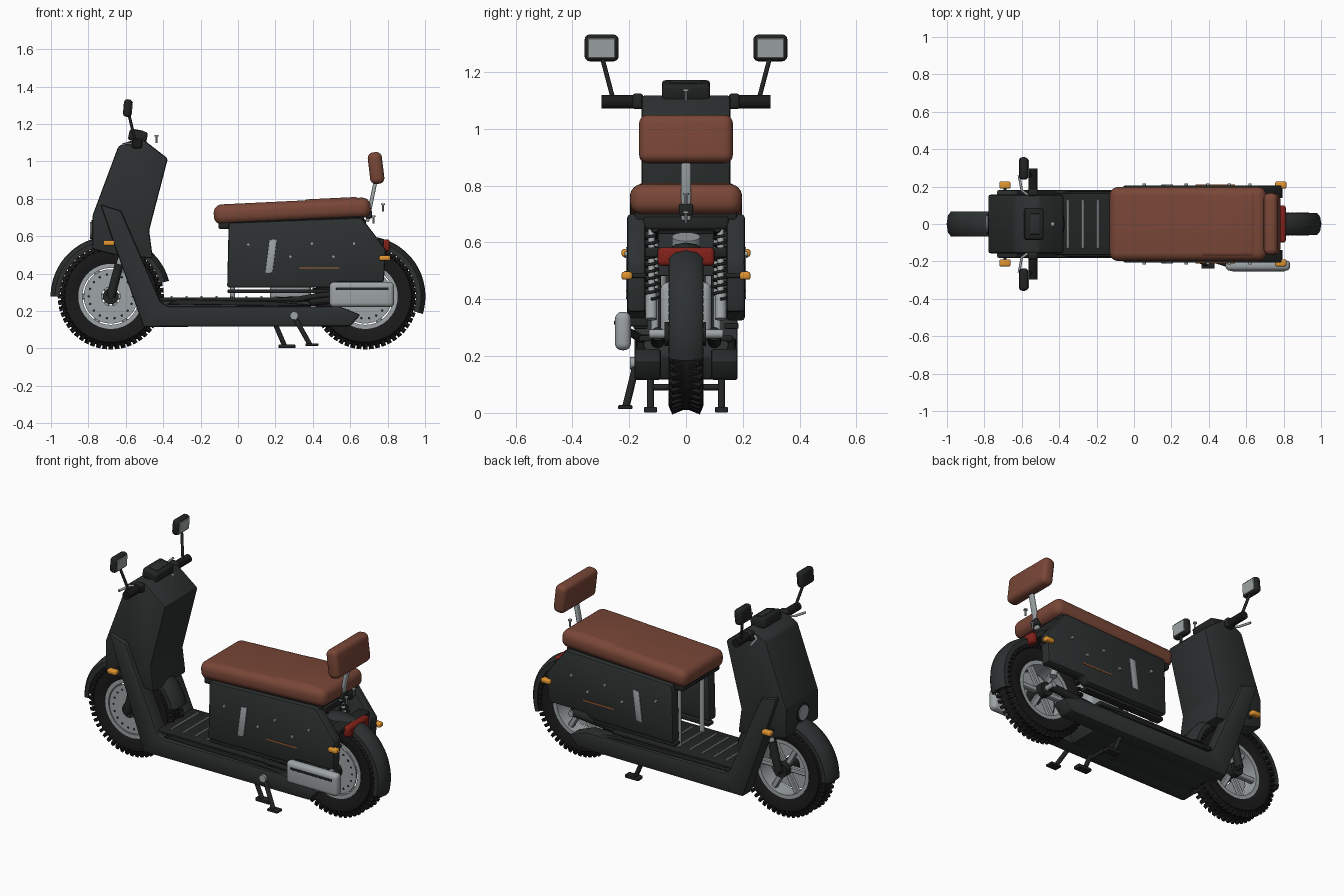
import bpy, bmesh, math
from mathutils import Vector, Matrix

if "Cube" in bpy.data.objects:
    bpy.data.objects.remove(bpy.data.objects["Cube"])

def mat(name, *c):
    m = bpy.data.materials.new(name)
    m.diffuse_color = (*c, 1)
    m.use_nodes = True
    m.node_tree.nodes["Principled BSDF"].inputs["Base Color"].default_value = m.diffuse_color
    return m

BODY = mat("body_dark", .026, .030, .030)
TRIM = mat("trim_dark", .016, .017, .017)
RUBBER = mat("rubber", .010, .010, .010)
LEATHER = mat("leather", .19, .062, .038)
METAL = mat("metal", .34, .37, .38)
AMBER = mat("amber", .75, .30, .03)
RED = mat("red", .22, .015, .01)
COPPER = mat("copper", .40, .13, .04)

def finish(bm, name, m):
    bmesh.ops.recalc_face_normals(bm, faces=bm.faces)
    me = bpy.data.meshes.new(name)
    bm.to_mesh(me)
    bm.free()
    me.materials.append(m)
    ob = bpy.data.objects.new(name, me)
    bpy.context.collection.objects.link(ob)
    return ob

def round_edges(bm, r, seg):
    if r:
        bmesh.ops.bevel(bm, geom=bm.edges[:], offset=r, segments=seg, profile=.5,
                        affect='EDGES', clamp_overlap=True)

def box(name, c, size, m, r=0, rot=0, seg=3):
    bm = bmesh.new()
    bmesh.ops.create_cube(bm, size=1)
    bmesh.ops.scale(bm, vec=size, verts=bm.verts)
    round_edges(bm, r, seg)
    bm.transform(Matrix.Translation(c) @ Matrix.Rotation(rot, 4, 'Y'))
    return finish(bm, name, m)

def prism(name, pts, y0, y1, m, r=0, seg=2):
    bm = bmesh.new()
    f = bm.faces.new([bm.verts.new((x, y0, z)) for x, z in pts])
    ext = bmesh.ops.extrude_face_region(bm, geom=[f])['geom']
    bmesh.ops.translate(bm, vec=(0, y1 - y0, 0),
                        verts=[v for v in ext if isinstance(v, bmesh.types.BMVert)])
    bmesh.ops.recalc_face_normals(bm, faces=bm.faces)
    round_edges(bm, r, seg)
    return finish(bm, name, m)

def tube(name, a, b, r, m, r2=None, sides=16):
    a, b = Vector(a), Vector(b)
    d = b - a
    bm = bmesh.new()
    bmesh.ops.create_cone(bm, cap_ends=True, segments=sides, radius1=r,
                          radius2=r if r2 is None else r2, depth=d.length)
    bm.transform(Matrix.Translation((a + b) / 2) @ d.to_track_quat('Z', 'Y').to_matrix().to_4x4())
    return finish(bm, name, m)

def lathe(name, prof, c, m, a0=0, a1=360, n=64):
    """Spin a closed (radius, y) section about the y axis through c."""
    bm = bmesh.new()
    full = a1 - a0 == 360
    rings = []
    for i in range(n if full else n + 1):
        a = math.radians(a0 + (a1 - a0) * i / n)
        rings.append([bm.verts.new((c[0] + r * math.cos(a), c[1] + y, c[2] + r * math.sin(a)))
                      for r, y in prof])
    k = len(prof)
    for i in range(n):
        p, q = rings[i], rings[(i + 1) % len(rings)]
        for j in range(k):
            bm.faces.new((p[j], p[(j + 1) % k], q[(j + 1) % k], q[j]))
    if not full:
        bm.faces.new(rings[0])
        bm.faces.new(rings[-1])
    return finish(bm, name, m)

def ring(name, r0, r1, y0, y1, c, m):
    return lathe(name, [(r0, y0), (r1, y0), (r1, y1), (r0, y1)], c, m)

def path(name, pts, r, m):
    cu = bpy.data.curves.new(name, 'CURVE')
    cu.dimensions = '3D'
    cu.bevel_depth, cu.bevel_resolution, cu.use_fill_caps = r, 2, True
    s = cu.splines.new('POLY')
    s.points.add(len(pts) - 1)
    for p, co in zip(s.points, pts):
        p.co = (*co, 1)
    cu.materials.append(m)
    ob = bpy.data.objects.new(name, cu)
    bpy.context.collection.objects.link(ob)

# wheels: knobbly tyre, rim, six spokes, hub, drilled disc
for tag, wx in (("front", -.68), ("rear", .68)):
    c = (wx, 0, .278)
    lathe(tag + "_tyre", [(.17, -.045), (.21, -.06), (.245, -.057), (.264, -.035), (.268, 0),
                          (.264, .035), (.245, .057), (.21, .06), (.17, .045)], c, RUBBER)
    bm = bmesh.new()
    for i in range(52):
        for s in (-1, 1):
            T = (Matrix.Translation(c) @ Matrix.Rotation(math.tau * (i + s * .12) / 52, 4, 'Y')
                 @ Matrix.Translation((.258, s * .031, 0)) @ Matrix.Rotation(-s * .4, 4, 'Z'))
            bmesh.ops.create_cube(bm, size=1, matrix=T @ Matrix.Diagonal((.034, .052, .017, 1)))
    finish(bm, tag + "_tread", RUBBER)
    ring(tag + "_rim", .152, .174, -.048, .048, c, METAL)
    for i in range(6):
        sp = box(tag + "_spoke", (.09, .015, 0), (.14, .03, .032), METAL, .005, seg=1)
        sp.matrix_world = Matrix.Translation(c) @ Matrix.Rotation(math.tau * i / 6, 4, 'Y')
    tube(tag + "_hub", (wx, -.075, .278), (wx, .07, .278), .042, TRIM, sides=32)
    ring(tag + "_brake_disc", .05, .145, -.05, -.042, c, METAL)
    for i in range(18):
        a = math.tau * i / 18
        x, z = wx + .118 * math.cos(a), .278 + .118 * math.sin(a)
        tube(tag + "_disc_hole", (x, -.051, z), (x, -.045, z), .007, TRIM, sides=8)

# fenders
def fender(name, c, w, a0, a1):
    outer = [(.272, -w), (.298, -w), (.315, -w * .65), (.322, 0), (.315, w * .65), (.298, w), (.272, w)]
    inner = [(.272, w - .007), (.29, w - .01), (.305, 0), (.29, .01 - w), (.272, .007 - w)]
    lathe(name, outer + inner, c, BODY, a0, a1, 40)
fender("front_fender", (-.68, 0, .278), .068, 15, 180)
fender("rear_fender", (.68, 0, .278), .06, -17, 130)

# front cowl, leg shield rails and belly
prism("front_cowl", [(-.778, .53), (-.778, .71), (-.64, 1.08), (-.59, 1.105), (-.51, 1.12),
                     (-.375, 1.015), (-.475, .63), (-.455, .48), (-.66, .50)], -.157, .157, BODY, .012)
tube("headlamp", (-.75, 0, .63), (-.79, 0, .63), .045, METAL, sides=32)
tube("headlamp_bezel", (-.75, 0, .63), (-.784, 0, .63), .056, TRIM, sides=32)
rail = [(-.735, .77), (-.625, .735), (-.415, .25), (-.375, .225), (.54, .225), (.655, .18),
        (.60, .118), (-.505, .115), (-.66, .55)]
for s in (-1, 1):
    prism("leg_shield_rail", rail, s * .088, s * .182, BODY, .01)
    prism("rail_accent", [(-.38, .235), (-.32, .262), (.2, .25), (.46, .225)], s * .14, s * .176, TRIM, .006)
prism("belly", [(-.40, .255), (-.43, .2), (-.48, .118), (.36, .118), (.40, .2), (.38, .255)],
      -.15, .15, BODY, .01)
box("foot_deck", (-.02, 0, .262), (.80, .33, .02), TRIM, .005)
for i in range(9):
    box("deck_rib", (-.355 + .08 * i, 0, .275), (.012, .26, .008), METAL, .002, seg=1)

# front fork
for s in (-1, 1):
    tube("fork_leg", (-.68, s * .085, .278), (-.635, s * .085, .45), .024, TRIM)
    tube("fork_tube", (-.64, s * .085, .43), (-.59, s * .085, .62), .016, METAL)
tube("front_axle", (-.68, -.105, .278), (-.68, .105, .278), .016, TRIM)

# side panels with plates, stripe and bolts
panel = [(-.05, .672), (-.058, .325), (.50, .325), (.53, .355), (.78, .355), (.79, .53), (.66, .70)]
for s in (-1, 1):
    prism("side_panel", panel, s * .142, s * .207, BODY, .012)
    box("panel_lower_strip", (.22, s * .16, .306), (.55, .05, .02), TRIM, .004)
    prism("panel_plate", [(.145, .40), (.185, .405), (.208, .585), (.168, .58)], s * .20, s * .212, METAL, .003)
    box("panel_stripe", (.435, s * .207, .43), (.21, .006, .007), COPPER)
    for x, z in ((.055, .555), (.28, .49), (.395, .56), (.51, .49), (.62, .56)):
        tube("panel_bolt", (x, s * .2, z), (x, s * .216, z), .009, METAL, sides=12)
    for tag, x, z in (("front", -.69, .563), ("rear", .785, .483)):
        box(tag + "_indicator", (x, s * .208, z), (.06, .038, .028), AMBER, .009)
        tube(tag + "_indicator_stem", (x, s * .14, z), (x, s * .2, z), .009, TRIM)
    tube("seat_post", (-.03, s * .11, .26), (-.03, s * .11, .66), .014, METAL)
    tube("frame_tube", (-.03, s * .11, .62), (.68, s * .11, .65), .014, TRIM)
    # rear shock with coil spring
    a, b = Vector((.68, s * .122, .33)), Vector((.60, s * .122, .65))
    tube("shock_rod", a, b, .012, METAL)
    tube("shock_body", a, a.lerp(b, .3), .02, METAL)
    path("shock_spring", [a.lerp(b, .22 + .7 * t / 110) + Vector((.024 * math.cos(t * .52), .024 * math.sin(t * .52), 0))
                          for t in range(111)], .005, TRIM)
    tube("swing_arm", (.25, s * .1, .24), (.68, s * .1, .278), .024, TRIM)
box("rear_cross_bar", (.655, 0, .668), (.06, .30, .045), TRIM, .01)
box("seat_front_bar", (-.03, 0, .645), (.03, .26, .03), TRIM, .006)
box("engine", (.28, 0, .36), (.22, .18, .2), METAL, .025)
tube("engine_cylinder", (.3, 0, .44), (.36, 0, .62), .05, METAL)
tube("rear_axle", (.68, -.13, .278), (.68, .13, .278), .016, METAL)

# tail lamp
box("tail_lamp", (.79, 0, .55), (.045, .20, .065), RED, .015)
box("tail_bracket", (.745, 0, .565), (.07, .29, .035), TRIM, .008)

# seat and backrest
box("seat_base", (.285, 0, .675), (.78, .36, .04), TRIM, .012, -.048)
box("seat", (.29, 0, .734), (.84, .395, .108), LEATHER, .045, -.048, 6)
box("pillion_pad", (.50, 0, .758), (.31, .36, .09), LEATHER, .03, -.048, 5)
box("backrest", (.738, 0, .964), (.076, .33, .17), LEATHER, .03, -.12, 5)
box("backrest_post", (.714, 0, .79), (.02, .034, .23), METAL, .006, .2)
box("backrest_clamp", (.70, 0, .715), (.035, .05, .04), TRIM, .006)

# small screws
for x, y, z in ((-.435, 0, 1.14), (.775, 0, .775), (.725, 0, .71)):
    tube("screw_shank", (x, y, z - .042), (x, y, z), .005, METAL, sides=10)
    tube("screw_head", (x, y, z - .008), (x, y, z), .011, METAL, sides=12)

# handlebar, dash and mirrors
tube("handlebar", (-.54, -.28, 1.095), (-.54, .28, 1.095), .014, TRIM)
box("dash_pod", (-.535, 0, 1.135), (.10, .17, .06), TRIM, .014, .2)
box("dash_screen", (-.53, 0, 1.164), (.05, .11, .008), BODY, .002, .2)
for s in (-1, 1):
    tube("grip", (-.54, s * .185, 1.095), (-.54, s * .297, 1.095), .024, RUBBER, sides=24)
    box("switch_pod", (-.54, s * .17, 1.097), (.055, .04, .055), TRIM, .012)
    path("brake_lever", [(-.56, s * .15, 1.095), (-.60, s * .18, 1.095), (-.615, s * .26, 1.09)], .007, METAL)
    tube("mirror_stalk", (-.55, s * .258, 1.11), (-.583, s * .295, 1.25), .008, TRIM)
    box("mirror_shell", (-.59, s * .297, 1.285), (.045, .12, .094), TRIM, .018, .08)
    box("mirror_glass", (-.568, s * .297, 1.284), (.006, .095, .07), METAL, .002, .08, 1)

# exhaust
box("muffler", (.662, -.222, .288), (.345, .056, .135), METAL, .024, 0, 5)
box("muffler_slot", (.665, -.25, .318), (.28, .006, .014), TRIM, .002)
box("muffler_bracket", (.62, -.17, .32), (.06, .07, .03), TRIM, .005)
path("exhaust_pipe", [(.2, -.1, .26), (.32, -.16, .262), (.42, -.19, .28), (.5, -.215, .29)], .015, TRIM)

# stands
for s in (-1, 1):
    tube("centre_stand_leg", (.195, s * .125, .14), (.25, s * .125, .012), .013, TRIM)
    box("centre_stand_foot", (.262, s * .125, .011), (.09, .045, .02), TRIM, .004)
tube("centre_stand_bar", (.215, -.125, .09), (.215, .125, .09), .011, TRIM)
tube("side_stand_leg", (.30, -.175, .17), (.385, -.212, .02), .013, TRIM)
box("side_stand_foot", (.395, -.214, .02), (.07, .05, .014), TRIM, .004)
tube("side_stand_pivot", (.30, -.165, .175), (.30, -.197, .175), .022, METAL)

# smooth shading, keeping hard edges
for ob in bpy.context.scene.objects:
    ob.select_set(ob.type == 'MESH')
    if ob.type == 'MESH':
        bpy.context.view_layer.objects.active = ob
bpy.ops.object.shade_smooth_by_angle(angle=math.radians(32))
